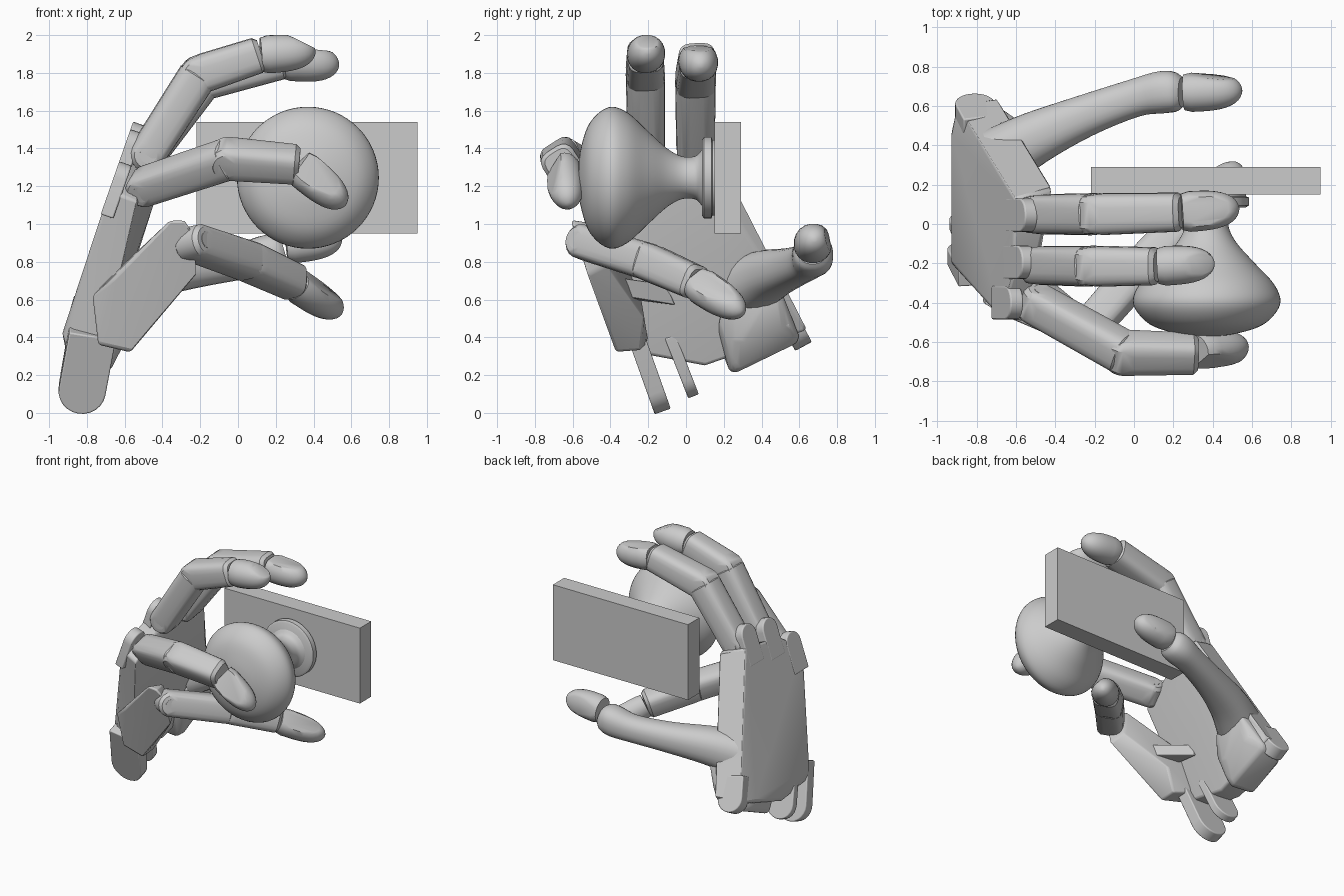
import bpy, bmesh, math
from mathutils import Vector as V, Matrix

cube = bpy.data.objects.get("Cube")
if cube:
    bpy.data.objects.remove(cube)

grey = bpy.data.materials.new("plain grey")
grey.use_nodes = True
grey.diffuse_color = (0.6, 0.6, 0.6, 1)
grey.node_tree.nodes["Principled BSDF"].inputs["Base Color"].default_value = (0.6, 0.6, 0.6, 1)


def finish(name, bm, bevel=0, angle=35):
    bmesh.ops.recalc_face_normals(bm, faces=bm.faces)
    mesh = bpy.data.meshes.new(name)
    bm.to_mesh(mesh)
    bm.free()
    mesh.materials.append(grey)
    ob = bpy.data.objects.new(name, mesh)
    bpy.context.collection.objects.link(ob)
    if bevel:
        mod = ob.modifiers.new("rounded edges", 'BEVEL')
        mod.width, mod.segments = bevel, 3
    bpy.ops.object.select_all(action='DESELECT')
    ob.select_set(True)
    bpy.context.view_layer.objects.active = ob
    bpy.ops.object.shade_smooth_by_angle(angle=math.radians(angle))


def hull(name, points, bevel=0, angle=35):
    bm = bmesh.new()
    for p in points:
        bm.verts.new(p)
    res = bmesh.ops.convex_hull(bm, input=bm.verts)
    junk = {v for v in res["geom_interior"] + res["geom_unused"] if isinstance(v, bmesh.types.BMVert)}
    bmesh.ops.delete(bm, geom=list(junk), context='VERTS')
    bmesh.ops.dissolve_limit(bm, angle_limit=0.02, verts=bm.verts, edges=bm.edges)
    finish(name, bm, bevel, angle)


def ring(centre, side, up, w, h, power=0.6, count=20):
    """Rounded-box cross-section."""
    pts = []
    for i in range(count):
        a = math.tau * (i + 0.5) / count
        c, s = math.cos(a), math.sin(a)
        pts.append(centre + side * w * math.copysign(abs(c) ** power, c)
                   + up * h * math.copysign(abs(s) ** power, s))
    return pts


def frame(a, b, hinge):
    d = (b - a).normalized()
    side = (hinge - d * hinge.dot(d)).normalized()
    return d, side, d.cross(side)


def segment(name, a, b, hinge, r0, r1):
    """Finger link: rolled hinge end at a, blunt end at b."""
    d, side, up = frame(a, b, hinge)
    pts = ring(a + d * r0 * 0.4, side, up, r0, r0) + ring(b - d * r1 * 0.1, side, up, r1, r1)
    pts += ring(b + d * r1 * 0.15, side, up, r1 * 0.8, r1 * 0.8)
    for w, k in ((0.62, 0.95), (0.88, 0.75)):
        for s in (-w, w):
            pts += ring(a + side * r0 * s, d, up, r0 * k, r0 * k, 1)
    hull(name, pts)


def fingertip(name, a, b, hinge, r, nail):
    """Blunt egg, clipped flat on the nail side."""
    d, side, up = frame(a, b, hinge)
    nail = V(nail).normalized()
    length = (b - a).length
    pts = []
    for i in range(13):
        t = math.sin(math.pi / 2 * i / 12)
        k = max(0.08, math.sqrt(max(0, 1 - t ** 3.6))) * (0.9 if i == 0 else 1)
        pts += ring(a + d * length * t, side, up, r * k, r * k, 0.95)
    mid = a.lerp(b, 0.6)
    for p in pts:
        over = (p - mid).dot(nail) - r * 0.7
        if over > 0:
            p -= nail * over
    hull(name, pts)


def cylinder(name, a, b, r):
    d, side, up = frame(a, b, V((0.3, 0.2, 1)))
    hull(name, ring(a, side, up, r, r, 1, 28) + ring(b, side, up, r, r, 1, 28))


def lathe(name, profile, x, z):
    bm = bmesh.new()
    verts = [bm.verts.new((r, y, 0)) for y, r in profile]
    edges = [bm.edges.new(p) for p in zip(verts, verts[1:])]
    bmesh.ops.spin(bm, geom=verts + edges, cent=(0, 0, 0), axis=(0, 1, 0),
                   angle=math.tau, steps=64)
    bmesh.ops.remove_doubles(bm, verts=bm.verts, dist=0.0005)
    bmesh.ops.translate(bm, verts=bm.verts, vec=(x, 0, z))
    finish(name, bm)


def smooth_path(points, steps=5):
    """Catmull-Rom through tuples of any length."""
    out = []
    p = [points[0]] + points + [points[-1]]
    for i in range(1, len(p) - 2):
        for s in range(steps):
            t = s / steps
            out.append(tuple(0.5 * (2 * b + (c - a) * t + (2 * a - 5 * b + 4 * c - d) * t * t
                                    + (3 * b - a - 3 * c + d) * t ** 3)
                             for a, b, c, d in zip(*p[i - 1:i + 3])))
    return out + [points[-1]]


def lug(name, low, high, r, thick, across=(1, 0, 0)):
    """Flat bar with a round end at low."""
    low, high = V(low), V(high)
    d, across, normal = frame(low, high, V(across))
    normal *= thick / 2
    pts = []
    for i in range(13):
        a = math.pi * i / 12
        p = low + across * r * math.cos(a) - d * r * math.sin(a)
        pts += [p + normal, p - normal]
    for s in (-1, 1):
        pts += [high + across * r * s + normal, high + across * r * s - normal]
    hull(name, pts, 0.008)


# Door plate, knob and its rose
bm = bmesh.new()
bmesh.ops.create_cube(bm, size=1, matrix=Matrix.Translation((0.365, 0.22, 1.245))
                      @ Matrix.Diagonal((1.17, 0.14, 0.59, 1)))
finish("door_plate", bm)
bulb = smooth_path([(-0.575, 0), (-0.56, 0.14), (-0.51, 0.29), (-0.41, 0.373), (-0.31, 0.345),
                    (-0.2, 0.245), (-0.1, 0.155), (-0.02, 0.113), (0.05, 0.115), (0.085, 0.15)])
lathe("knob", bulb + [(0.085, 0)], 0.37, 1.245)
lathe("knob_rose", [(0.085, 0), (0.085, 0.2), (0.095, 0.215), (0.135, 0.215), (0.14, 0.2),
                    (0.152, 0.2), (0.152, 0)], 0.37, 1.245)

# Palm shell, with knuckle prongs along the top
hull("palm", [(-0.605, 0.13, 1.4), (-0.62, -0.27, 1.34), (-0.68, -0.48, 1.18), (-0.93, -0.2, 0.42),
              (-0.93, 0.48, 0.42), (-0.9, 0.61, 0.44), (-0.42, 0.18, 1.34), (-0.44, 0.21, 1.12),
              (-0.5, 0.02, 1.3), (-0.52, -0.26, 1.28), (-0.535, -0.5, 1.12), (-0.72, -0.27, 0.32),
              (-0.7, 0.64, 0.44), (-0.72, 0.1, 0.25), (-0.9, 0.1, 0.27), (-0.9, -0.22, 0.32)], 0.015)
for name, y, top in (("index", 0.045, 1.45), ("middle", -0.195, 1.41), ("ring", -0.4, 1.24)):
    x = -0.55 - (1.45 - top) * 0.35
    lug(name + "_prong", (x, y, top), (x - 0.07, y, top - 0.2), 0.085, 0.07, (0, 1, 0))
hull("thumb_mount", [(-0.9, 0.24, 0.22), (-0.9, 0.58, 0.37), (-0.7, 0.61, 0.38), (-0.68, 0.24, 0.2),
                     (-0.9, 0.15, 0.42), (-0.62, 0.17, 0.46), (-0.57, 0.22, 0.6), (-0.6, 0.27, 0.36),
                     (-0.6, 0.52, 0.45), (-0.54, 0.5, 0.66), (-0.6, 0.25, 0.76), (-0.62, 0.42, 0.84)],
     0.04, 80)

# Wrist hinge lugs
lug("wrist_lug_outer", (-0.825, -0.165, 0.125), (-0.77, -0.27, 0.42), 0.125, 0.09)
lug("wrist_lug_inner", (-0.83, 0.0, 0.19), (-0.79, -0.09, 0.42), 0.11, 0.06)
lug("wrist_lug_thumb", (-0.81, 0.575, 0.44), (-0.77, 0.5, 0.58), 0.1, 0.1)
cylinder("wrist_pin", V((-0.82, 0.1, 0.34)), V((-0.82, 0.3, 0.4)), 0.06)

# Little finger housing
hull("little_finger_housing",
     [(-0.36, -0.6, 1.02), (-0.28, -0.61, 1.02), (-0.23, -0.58, 0.95), (-0.22, -0.52, 0.73),
      (-0.57, -0.37, 0.32), (-0.74, -0.36, 0.36), (-0.77, -0.4, 0.62), (-0.64, -0.48, 0.73),
      (-0.32, -0.47, 1.0), (-0.26, -0.42, 0.78), (-0.5, -0.22, 0.5), (-0.57, -0.24, 0.33),
      (-0.74, -0.2, 0.37), (-0.72, -0.25, 0.68)], 0.015)
hull("little_finger_brace", [(-0.62, -0.3, 0.6), (-0.62, -0.05, 0.57), (-0.62, -0.1, 0.68),
                             (-0.4, -0.35, 0.62), (-0.4, -0.38, 0.72), (-0.65, -0.32, 0.7)], 0.01)

# Fingers: knuckle, middle joint, end joint, tip, half-width, nail direction
fingers = {
    "index": ([(-0.48, 0.05, 1.37), (-0.19, 0.05, 1.76), (0.23, 0.06, 1.865),
               (0.535, 0.08, 1.84)], 0.106, (0.1, 0, 1)),
    "middle": ([(-0.48, -0.21, 1.37), (-0.21, -0.215, 1.79), (0.11, -0.215, 1.895),
                (0.41, -0.2, 1.915)], 0.103, (0.5, 0, 1)),
    "ring": ([(-0.49, -0.41, 1.2), (-0.05, -0.655, 1.345), (0.31, -0.66, 1.315),
              (0.57, -0.62, 1.1)], 0.103, (0.3, -1, 0.4)),
    "little": ([(-0.23, -0.53, 0.9), (0.06, -0.2, 0.8), (0.3, 0.05, 0.69),
                (0.54, 0.3, 0.53)], 0.1, (0.7, -0.2, 0.7)),
}
for finger, (path, r, nail) in fingers.items():
    base, mid, end, tip = map(V, path)
    hinge = (mid - base).cross(tip - end).normalized()
    if hinge.y < 0:
        hinge = -hinge
    side = frame(base, mid, hinge)[1]
    segment(finger + "_proximal", base, mid, hinge, r * 0.95, r)
    segment(finger + "_middle", mid, end, hinge, r, r * 0.93)
    fingertip(finger + "_tip", end + (tip - end) * 0.04, tip, hinge, r * 0.98, nail)
    cylinder(finger + "_axle", base - side * r * 0.9, base + side * r * 0.9, 0.045)

# Thumb body: position and radius along a smooth path
rows = smooth_path([(-0.68, 0.34, 0.68, 0.16), (-0.5, 0.44, 0.73, 0.135), (-0.25, 0.55, 0.765, 0.108),
                    (0, 0.64, 0.8, 0.097), (0.14, 0.67, 0.83, 0.108), (0.21, 0.67, 0.85, 0.1),
                    (0.245, 0.67, 0.86, 0.075)], 4)
bm = bmesh.new()
loops = []
for i, (x, y, z, r) in enumerate(rows):
    a, b = V(rows[max(i - 1, 0)][:3]), V(rows[min(i + 1, len(rows) - 1)][:3])
    d, side, up = frame(a, b, V((0, 0, 1)))
    loops.append([bm.verts.new(p) for p in ring(V((x, y, z)), side, up, r, r, 0.85, 24)])
for lo, hi in zip(loops, loops[1:]):
    for j in range(24):
        k = (j + 1) % 24
        bm.faces.new((lo[j], lo[k], hi[k], hi[j]))
bm.faces.new(loops[0])
bm.faces.new(loops[-1])
finish("thumb_body", bm)
fingertip("thumb_tip", V((0.255, 0.67, 0.89)), V((0.55, 0.68, 0.92)), V((0, 0, 1)), 0.102, (0.1, 1, 0.2))
